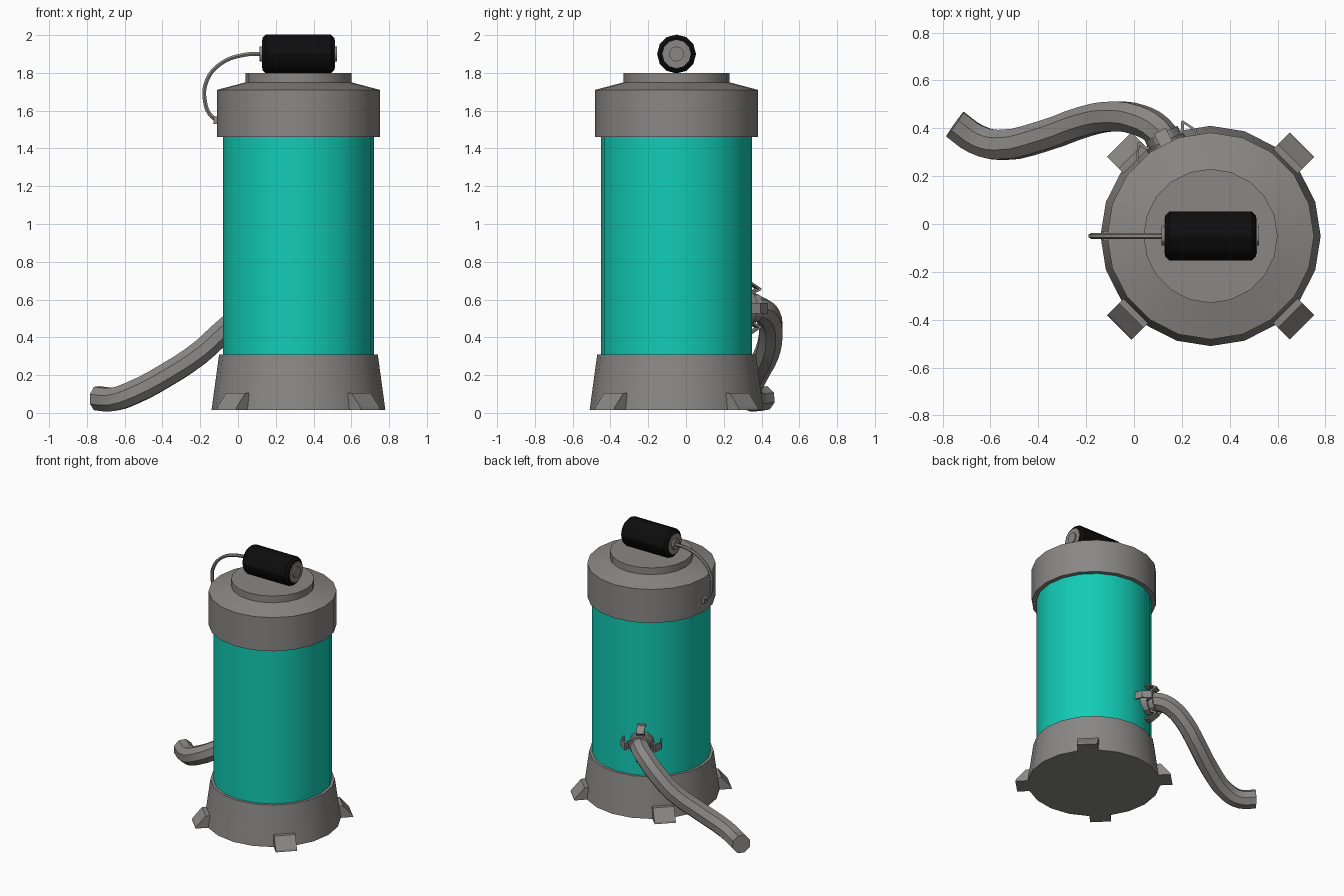
import bpy, bmesh, math
from mathutils import Matrix, Vector

if "Cube" in bpy.data.objects:
    bpy.data.objects.remove(bpy.data.objects["Cube"])

CX, CY = 0.32, -0.05          # tank axis


def material(name, rgb):
    m = bpy.data.materials.new(name)
    m.diffuse_color = (*rgb, 1)
    m.use_nodes = True
    m.node_tree.nodes["Principled BSDF"].inputs["Base Color"].default_value = m.diffuse_color
    return m


GREY = material("warm_grey", (0.25, 0.245, 0.235))
TEAL = material("teal", (0.006, 0.60, 0.46))
BLACK = material("black", (0.004, 0.004, 0.004))


def add_mesh(name, bm, mat, matrix=Matrix(), smooth=30):
    bmesh.ops.recalc_face_normals(bm, faces=bm.faces)
    bm.transform(matrix)
    me = bpy.data.meshes.new(name)
    bm.to_mesh(me)
    bm.free()
    return link(name, me, mat, smooth)


def link(name, me, mat, smooth):
    me.materials.clear()
    me.materials.append(mat)
    ob = bpy.data.objects.new(name, me)
    bpy.context.collection.objects.link(ob)
    bpy.ops.object.select_all(action='DESELECT')
    ob.select_set(True)
    bpy.context.view_layer.objects.active = ob
    if smooth:
        bpy.ops.object.shade_smooth_by_angle(angle=math.radians(smooth))
    return ob


def lathe(name, profile, sides, mat, matrix):
    """Capped solid turned from (radius, height) points around z."""
    bm = bmesh.new()
    rings = [[bm.verts.new((r * math.cos(a), r * math.sin(a), z))
              for a in (2 * math.pi * i / sides for i in range(sides))]
             for r, z in profile]
    for lo, hi in zip(rings, rings[1:]):
        for i in range(sides):
            j = (i + 1) % sides
            bm.faces.new((lo[i], lo[j], hi[j], hi[i]))
    bm.faces.new(rings[0])
    bm.faces.new(rings[-1])
    return add_mesh(name, bm, mat, matrix)


def extrude(name, outline, width, mat, matrix):
    """Outline in local xz, given thickness along y."""
    bm = bmesh.new()
    f = bm.faces.new([bm.verts.new((x, -width / 2, z)) for x, z in outline])
    new = bmesh.ops.extrude_face_region(bm, geom=[f])["geom"]
    bmesh.ops.translate(bm, vec=(0, width, 0),
                        verts=[v for v in new if isinstance(v, bmesh.types.BMVert)])
    return add_mesh(name, bm, mat, matrix, 0)


def tube(name, points, radius, mat, bevel_res, steps):
    """Smooth capped tube through the points."""
    cu = bpy.data.curves.new(name + "_path", 'CURVE')
    cu.dimensions = '3D'
    cu.bevel_depth, cu.bevel_resolution = radius, bevel_res
    cu.resolution_u, cu.use_fill_caps = steps, True
    sp = cu.splines.new('BEZIER')
    sp.bezier_points.add(len(points) - 1)
    for bp, p in zip(sp.bezier_points, points):
        bp.co = p
        bp.handle_left_type = bp.handle_right_type = 'AUTO'
    tmp = bpy.data.objects.new(name + "_path", cu)
    bpy.context.collection.objects.link(tmp)
    bpy.context.view_layer.update()
    dg = bpy.context.evaluated_depsgraph_get()
    me = bpy.data.meshes.new_from_object(tmp.evaluated_get(dg))
    bpy.data.objects.remove(tmp)
    return link(name, me, mat, 40)


axis = Matrix.Translation((CX, CY, 0))

# Tank: flared base, coloured cylinder, stepped cap
lathe("base", [(0.46, 0.016), (0.42, 0.31)], 20, GREY, axis)
lathe("tank_body", [(0.40, 0.28), (0.40, 1.48)], 20, TEAL, axis)
lathe("top_cap", [(0.432, 1.46), (0.432, 1.71), (0.28, 1.75), (0.28, 1.80)],
      20, GREY, axis)

# Four wedge feet on the diagonals
for i in range(4):
    extrude(f"foot_{i + 1}", [(0.40, 0.016), (0.54, 0.016), (0.535, 0.03),
                              (0.47, 0.105), (0.40, 0.105)],
            0.145, GREY, axis @ Matrix.Rotation(math.radians(45 + 90 * i), 4, 'Z'))

# Motor lying on the cap, with stepped end plates
lying = Matrix.Translation((CX, CY, 1.90)) @ Matrix.Rotation(math.pi / 2, 4, 'Y')
lathe("motor", [(0.085, -0.19), (0.103, -0.172), (0.103, 0.172), (0.085, 0.19)],
      12, BLACK, lying)
lathe("motor_end_plates", [(0.075, -0.193), (0.075, 0.193)], 12, GREY, lying)
lathe("motor_hubs", [(0.04, -0.206), (0.04, 0.203)], 12, GREY, lying)

# Cable from the motor to a socket in the cap
tube("cable", [(0.13, CY, 1.90), (0.03, CY, 1.895), (-0.09, CY, 1.85),
               (-0.165, CY, 1.76), (-0.175, CY, 1.65), (-0.14, CY, 1.57),
               (-0.09, CY, 1.545)], 0.012, GREY, 1, 4)
extrude("cable_socket", [(-0.13, 1.53), (-0.10, 1.53), (-0.10, 1.57), (-0.13, 1.57)],
        0.04, GREY, Matrix.Translation((0, CY, 0)))

# Hose outlet: collar whose local z points out of the tank wall
out = Vector((-0.434, 0.901, 0))
side = Vector((0.901, 0.434, 0))
up = Vector((0, 0, 1))
port = Matrix.Translation(Vector((CX, CY, 0.555)) + out * 0.40) @ \
    Matrix((side, up, out)).transposed().inverted().transposed().to_4x4()
lathe("hose_collar", [(0.085, -0.03), (0.085, 0.035), (0.075, 0.04), (0.075, 0.075)],
      12, GREY, port)

# Four bent clamps around the collar
for i in range(4):
    extrude(f"hose_clamp_{i + 1}",
            [(0.07, 0.035), (0.09, 0.045), (0.103, 0.07), (0.13, 0.025), (0.122, -0.03),
             (0.133, -0.03), (0.14, 0.027), (0.104, 0.087), (0.094, 0.082),
             (0.082, 0.055), (0.07, 0.05)],
            0.055, GREY, port @ Matrix.Rotation(math.pi / 2 * i, 4, 'Z'))

# Hose winding down to the ground
tube("hose", [(0.147, 0.32, 0.555), (0.10, 0.39, 0.55), (0.02, 0.435, 0.51),
              (-0.09, 0.449, 0.42), (-0.2, 0.43, 0.32), (-0.38, 0.367, 0.20),
              (-0.56, 0.33, 0.105), (-0.66, 0.355, 0.072), (-0.748, 0.417, 0.078)],
     0.067, GREY, 2, 3)
